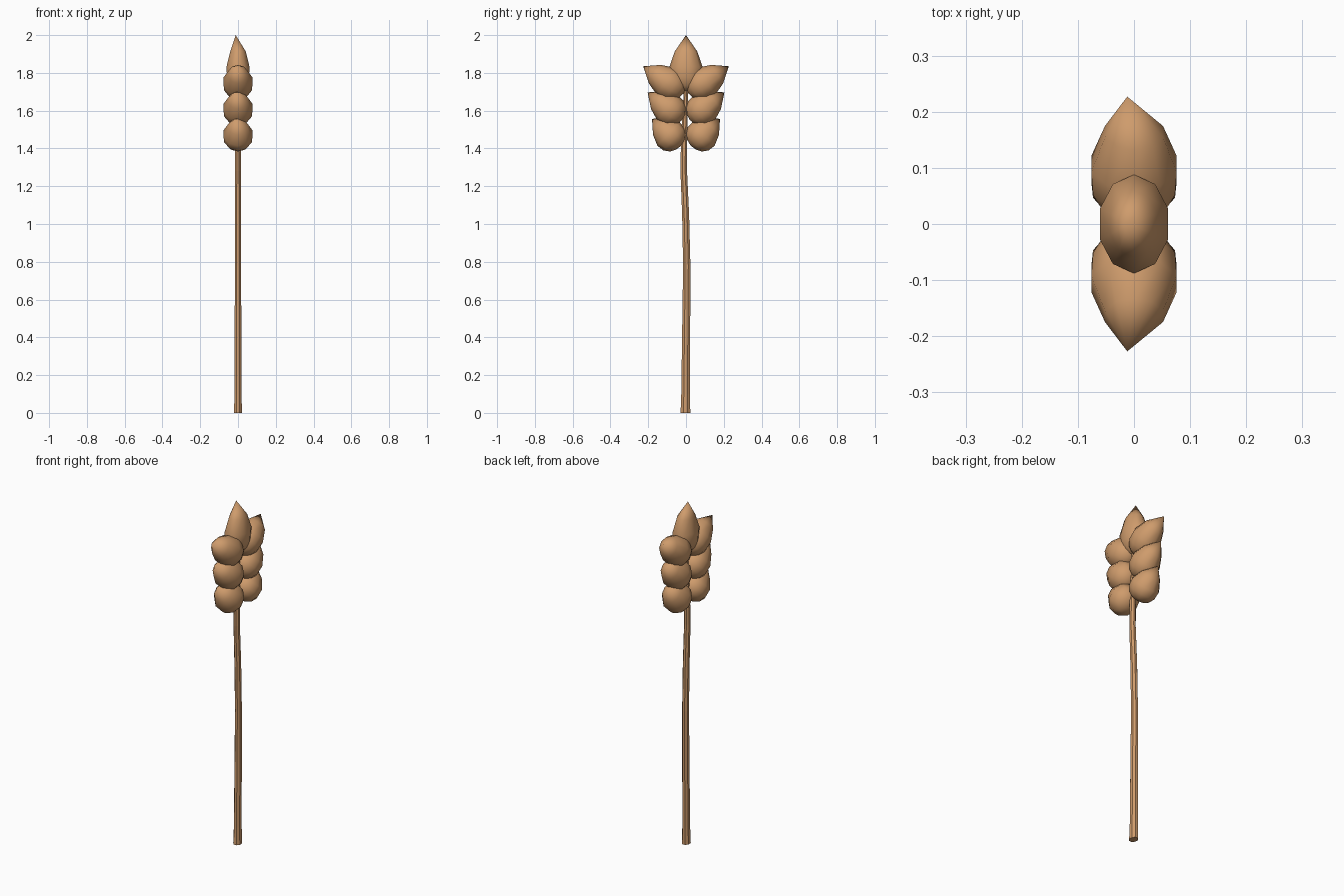
import bpy, bmesh, math
from mathutils import Vector

if "Cube" in bpy.data.objects:
    bpy.data.objects.remove(bpy.data.objects["Cube"])

mat = bpy.data.materials.new("wheat_tan")
mat.diffuse_color = (0.62, 0.33, 0.15, 1)
mat.use_nodes = True
mat.node_tree.nodes["Principled BSDF"].inputs["Base Color"].default_value = mat.diffuse_color


def loft(name, rings, start=None, tip=None, smooth=True):
    """Skin a list of point rings, closing each end with a point or a cap."""
    bm = bmesh.new()
    rows = [[bm.verts.new(p) for p in r] for r in rings]
    n = len(rows[0])
    for a, b in zip(rows, rows[1:]):
        for i in range(n):
            j = (i + 1) % n
            bm.faces.new((a[i], a[j], b[j], b[i]))
    for row, point in ((rows[0], start), (rows[-1], tip)):
        if point is None:
            bm.faces.new(row)
        else:
            v = bm.verts.new(point)
            for i in range(n):
                bm.faces.new((row[i], row[(i + 1) % n], v))
    bmesh.ops.recalc_face_normals(bm, faces=bm.faces)
    for f in bm.faces:
        f.smooth = smooth
    me = bpy.data.meshes.new(name)
    bm.to_mesh(me)
    bm.free()
    me.materials.append(mat)
    ob = bpy.data.objects.new(name, me)
    bpy.context.collection.objects.link(ob)
    return ob


# (fraction along the grain, fraction of the full radius)
PROFILE = [(0.03, 0.40), (0.11, 0.74), (0.25, 0.96), (0.44, 1.0), (0.71, 0.68)]


def grain(name, base, tip, rx, rp):
    """Pointed ten-sided kernel running from base to tip."""
    base, tip = Vector(base), Vector(tip)
    d = tip - base
    side = Vector((1, 0, 0))
    perp = d.normalized().cross(side).normalized()
    rings = []
    for t, r in PROFILE:
        c = base + d * t
        c.x = 0
        rings.append([c + side * (rx * r * math.cos(a)) + perp * (rp * r * math.sin(a))
                      for a in (math.pi / 2 + k * math.tau / 10 for k in range(10))])
    loft(name, rings, base, tip)


# Side kernels in three mirrored pairs: base y, base z, tip y, tip z
pairs = [(0.025, 1.415, 0.180, 1.557),
         (0.018, 1.553, 0.203, 1.697),
         (0.012, 1.692, 0.227, 1.835)]
for i, (by, bz, ty, tz) in enumerate(pairs):
    for s, label in ((-1, "front"), (1, "back")):
        grain(f"{label}_kernel_{i + 1}", (0, s * by, bz), (-0.012, s * ty, tz), 0.08, 0.086)

# Top kernel
grain("top_kernel", (0, 0, 1.70), (-0.012, 0, 2.0), 0.064, 0.088)

# Slightly bent stalk: z, centre y, half width x, half width y
path = [(0.0, -0.003, 0.023, 0.028), (0.1, -0.002, 0.020, 0.025),
        (0.78, 0.004, 0.018, 0.021), (1.05, -0.002, 0.018, 0.020),
        (1.28, -0.012, 0.017, 0.019), (1.45, -0.010, 0.016, 0.018),
        (1.78, 0.002, 0.010, 0.010)]
stalk_rings = [[(rx * math.cos(a), cy + ry * math.sin(a), z)
                for a in (math.pi / 8 + k * math.tau / 8 for k in range(8))]
               for z, cy, rx, ry in path]
loft("stalk", stalk_rings, smooth=False)
